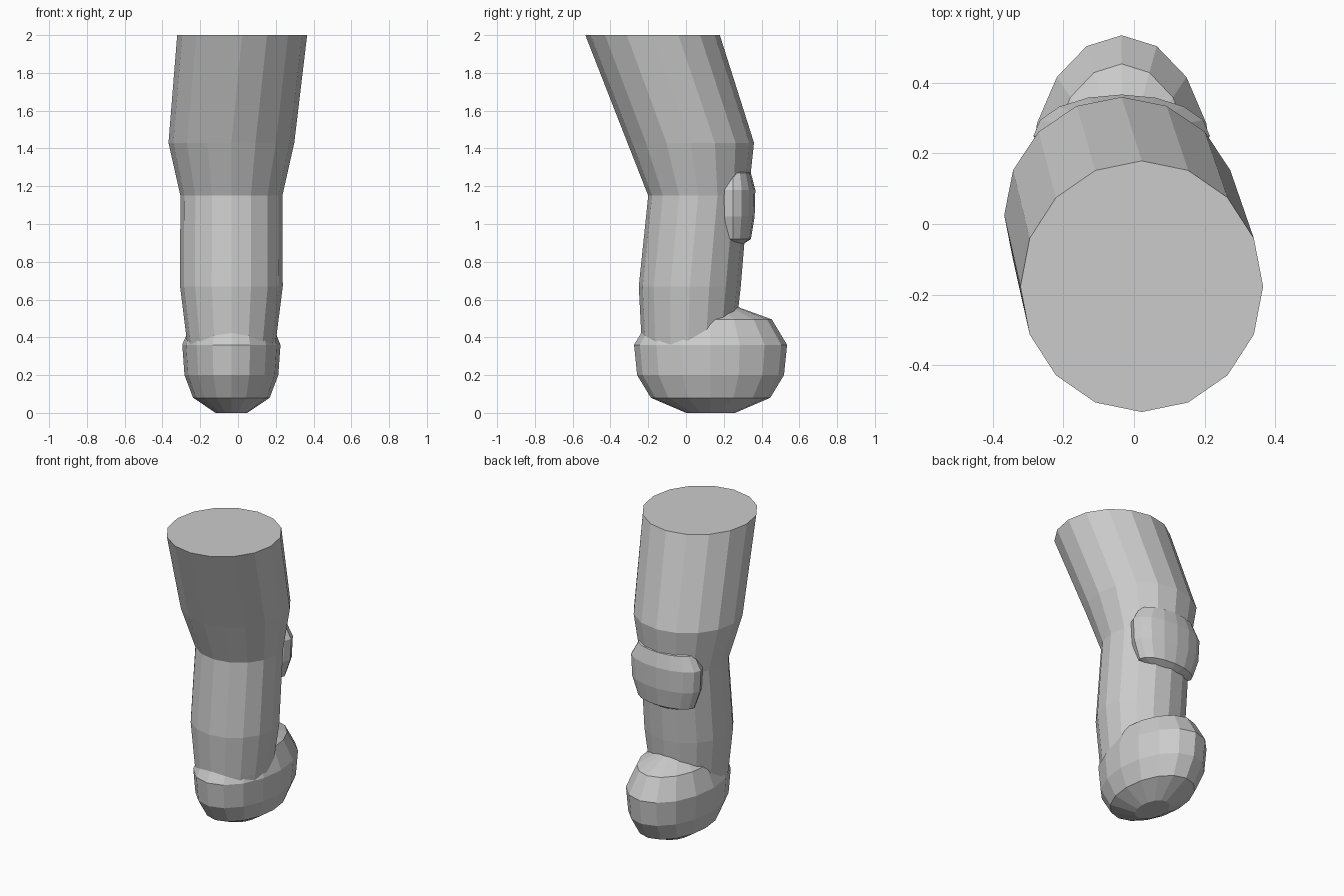
import bpy, bmesh, math

if "Cube" in bpy.data.objects:
    bpy.data.objects.remove(bpy.data.objects["Cube"])

SIDES = 16
grey = bpy.data.materials.new("plain grey")
grey.diffuse_color = (0.6, 0.6, 0.6, 1)
grey.use_nodes = True
grey.node_tree.nodes["Principled BSDF"].inputs["Base Color"].default_value = grey.diffuse_color


def loft(name, rings):
    """Closed skin through horizontal ellipses: (z, centre x, centre y, radius x, radius y)."""
    bm = bmesh.new()
    loops = []
    for z, cx, cy, rx, ry in rings:
        loops.append([bm.verts.new((cx + rx * math.cos(2 * math.pi * i / SIDES),
                                    cy + ry * math.sin(2 * math.pi * i / SIDES), z))
                      for i in range(SIDES)])
    for low, high in zip(loops, loops[1:]):
        for i in range(SIDES):
            j = (i + 1) % SIDES
            bm.faces.new((low[i], low[j], high[j], high[i]))
    bm.faces.new(loops[0][::-1])
    bm.faces.new(loops[-1])
    mesh = bpy.data.meshes.new(name)
    bm.to_mesh(mesh)
    bm.free()
    mesh.materials.append(grey)
    obj = bpy.data.objects.new(name, mesh)
    bpy.context.collection.objects.link(obj)
    return obj


CX = -0.035

# Bent leg with a leaning upper section
loft("leg", [
    (0.30, CX, 0.01, 0.225, 0.235),
    (0.40, CX, 0.012, 0.238, 0.248),
    (0.67, CX, 0.02, 0.272, 0.270),
    (1.15, CX, 0.065, 0.270, 0.265),
    (1.43, CX, 0.025, 0.333, 0.335),
    (2.00, 0.022, -0.177, 0.344, 0.356),
])


def pad(name, cy, rx, ry, profile):
    """Rounded elliptical pad from (z, scale x, scale y) rows."""
    return loft(name, [(z, CX, cy, rx * sx, ry * sy) for z, sx, sy in profile])


# Rounded foot
pad("foot", 0.13, 0.26, 0.405, [
    (0.00, 0.32, 0.32), (0.08, 0.78, 0.78), (0.20, 0.955, 0.96),
    (0.36, 1.0, 1.0), (0.495, 0.79, 0.80), (0.56, 0.36, 0.36)])

# Shallow pad behind the joint
pad("joint_pad", 0.25, 0.25, 0.117, [
    (0.89, 0.4, 0.4), (0.92, 0.8, 0.8), (1.04, 0.97, 0.97),
    (1.18, 1.0, 1.0), (1.27, 0.8, 0.8), (1.30, 0.4, 0.4)])
